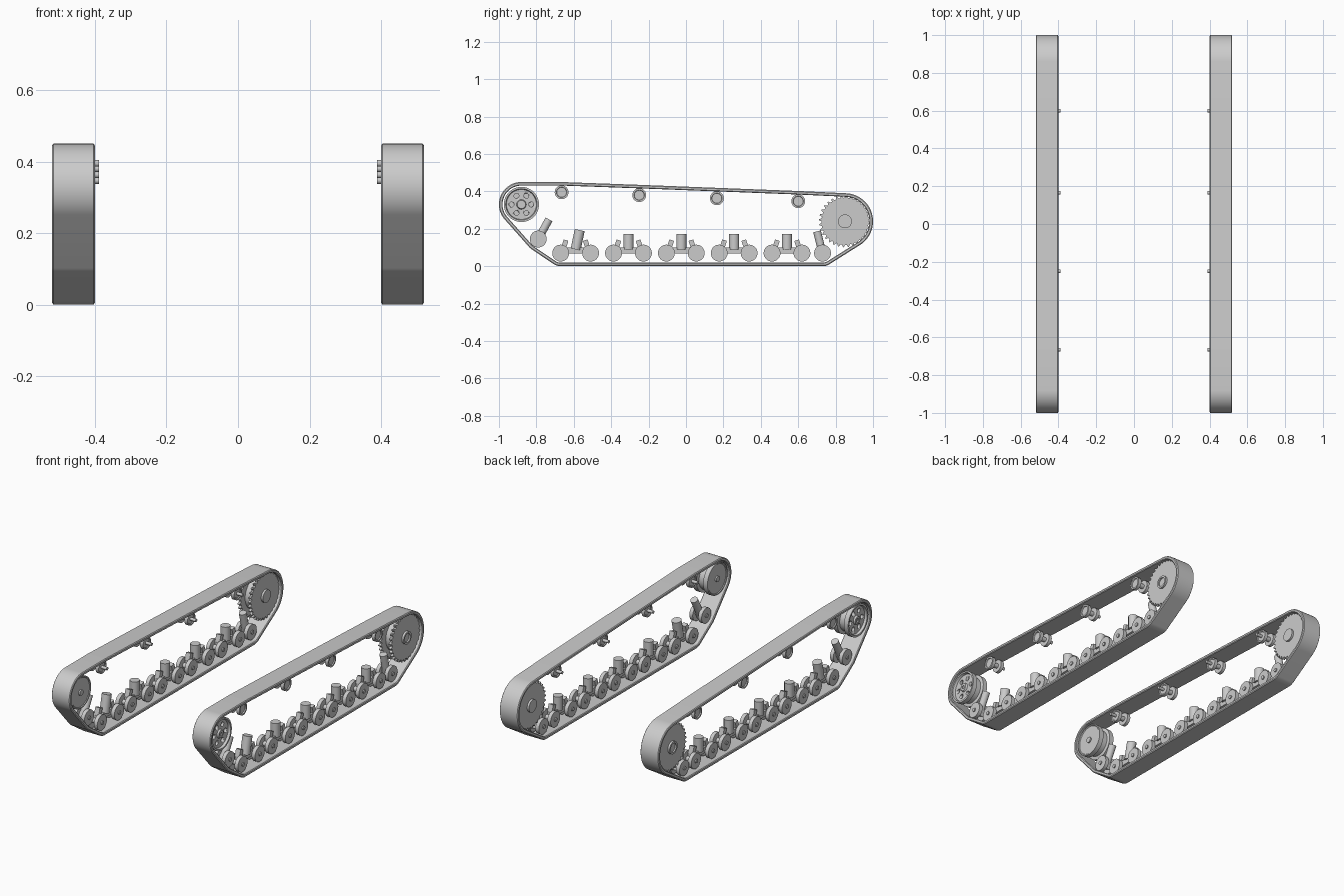
import bpy, bmesh, math
from mathutils import Matrix, Vector
from mathutils.geometry import convex_hull_2d

if "Cube" in bpy.data.objects:
    bpy.data.objects.remove(bpy.data.objects["Cube"], do_unlink=True)

GREY = (0.6, 0.6, 0.6, 1)
steel = bpy.data.materials.new("plain_grey")
steel.use_nodes = True
steel.diffuse_color = GREY
steel.node_tree.nodes["Principled BSDF"].inputs["Base Color"].default_value = GREY

TRACK_X = 0.46  # centre line of each track


def finish(bm, name, side):
    """Place a part in the left track, or mirror it into the right one."""
    bm.transform(Matrix.Diagonal((side, 1, 1, 1)) @ Matrix.Translation((TRACK_X, 0, 0)))
    bmesh.ops.recalc_face_normals(bm, faces=bm.faces)
    mesh = bpy.data.meshes.new(name)
    bm.to_mesh(mesh)
    bm.free()
    mesh.materials.append(steel)
    obj = bpy.data.objects.new(("left_" if side > 0 else "right_") + name, mesh)
    bpy.context.collection.objects.link(obj)
    bpy.ops.object.select_all(action="DESELECT")
    obj.select_set(True)
    bpy.context.view_layer.objects.active = obj
    bpy.ops.object.shade_smooth_by_angle(angle=math.radians(35))
    return obj


def skin(bm, rings, closed=False):
    """Join loops of points with quads, capping the ends when open."""
    loops = [[bm.verts.new(p) for p in ring] for ring in rings]
    n = len(loops[0])
    pairs = list(zip(loops, loops[1:]))
    if closed:
        pairs.append((loops[-1], loops[0]))
    for a, b in pairs:
        for i in range(n):
            j = (i + 1) % n
            bm.faces.new((a[i], a[j], b[j], b[i]))
    if not closed:
        bm.faces.new(loops[0])
        bm.faces.new(loops[-1])


def circle(r, n):
    return [(r * math.cos(math.tau * i / n), r * math.sin(math.tau * i / n)) for i in range(n)]


def lathe(bm, profile, centre, n=32):
    """Turn a profile of (x, radius) about an axle along x."""
    skin(bm, [[(x, centre[0] + y, centre[1] + z) for y, z in circle(r, n)] for x, r in profile])


def prism(bm, outline, x0, x1, centre=(0, 0)):
    skin(bm, [[(x, centre[0] + y, centre[1] + z) for y, z in outline] for x in (x0, x1)])


def post(bm, base, length, radius, tilt):
    """Upright damper cylinder, leaning towards the back for positive tilt."""
    axis = Vector((0, math.sin(tilt), math.cos(tilt)))
    place = Matrix.Translation(Vector((0, *base)) + axis * length / 2) @ Matrix.Rotation(-tilt, 4, "X")
    bmesh.ops.create_cone(bm, cap_ends=True, segments=24, radius1=radius, radius2=radius,
                          depth=length, matrix=place)


def block(bm, centre, size, tilt=0):
    place = Matrix.Translation((0, *centre)) @ Matrix.Rotation(-tilt, 4, "X") @ Matrix.Diagonal((*size, 1))
    bmesh.ops.create_cube(bm, size=1, matrix=place)


IDLER = (-0.88, 0.33)
SPROCKET = (0.85, 0.24)
TENSIONER = (-0.79, 0.145)
ROLLERS = [(-0.665, 0.395), (-0.25, 0.38), (0.165, 0.363), (0.6, 0.347)]
BOGIES = [-0.59 + 0.2825 * i for i in range(5)]
WHEEL_Z = 0.07
LAST_WHEEL = (0.73, WHEEL_Z)
WHEELS = [(y + d, WHEEL_Z) for y in BOGIES for d in (-0.08, 0.08)] + [LAST_WHEEL, TENSIONER]


def build_belt(side):
    # The belt wraps tightly round the wheels
    wraps = [(IDLER, 0.12), (SPROCKET, 0.15), (TENSIONER, 0.065), (WHEELS[0], 0.07), (LAST_WHEEL, 0.07)]
    wraps += [(c, 0.055) for c in ROLLERS]
    samples = [(Vector(c), r, Vector(d)) for c, r in wraps for d in circle(1, 96)]
    order = convex_hull_2d([c + d * r for c, r, d in samples])
    section = [(-0.056, 0), (0.056, 0), (0.06, 0.005), (0.06, 0.015),
               (0.056, 0.019), (-0.056, 0.019), (-0.06, 0.015), (-0.06, 0.005)]
    rings = []
    for x, depth in section:
        ring = []
        for i in order:
            c, r, d = samples[i]
            p = c + d * (r - depth)
            ring.append((x, p.x, p.y))
        rings.append(ring)
    bm = bmesh.new()
    skin(bm, rings, closed=True)
    finish(bm, "track_belt", side)


def build_idler(side):
    bm = bmesh.new()
    lathe(bm, [(-0.054, 0.017), (-0.046, 0.017), (-0.046, 0.084), (-0.05, 0.088), (-0.05, 0.094),
               (-0.022, 0.094), (-0.018, 0.076), (0.018, 0.076), (0.022, 0.094), (0.05, 0.094),
               (0.05, 0.084), (0.036, 0.08), (0.036, 0.026), (0.046, 0.022), (0.046, 0.01), (0.04, 0.01)],
          IDLER, 48)
    wheel = finish(bm, "idler_wheel", side)
    # Lightening holes in the outer face
    bm = bmesh.new()
    for y, z in circle(0.053, 6):
        lathe(bm, [(0.02, 0.013), (0.06, 0.013)], (IDLER[0] + y, IDLER[1] + z), 20)
    cutter = finish(bm, "idler_hole_cutter", side)
    cutter.hide_render = True
    cutter.hide_viewport = True
    cut = wheel.modifiers.new("holes", "BOOLEAN")
    cut.operation = "DIFFERENCE"
    cut.solver = "EXACT"
    cut.object = cutter


def build_sprocket(side):
    teeth = 32
    outline = []
    for i in range(teeth):
        for step, r in ((0, 0.126), (0.35, 0.126), (0.6, 0.139), (0.8, 0.139)):
            a = math.tau * (i + step) / teeth
            outline.append((r * math.cos(a), r * math.sin(a)))
    bm = bmesh.new()
    for x in (-0.042, 0.026):
        prism(bm, outline, x, x + 0.016, SPROCKET)
    lathe(bm, [(-0.054, 0.037), (-0.04, 0.037), (-0.04, 0.09), (0.04, 0.09), (0.04, 0.037),
               (0.054, 0.037), (0.054, 0.026), (0.046, 0.026)], SPROCKET, 48)
    finish(bm, "drive_sprocket", side)


def build_rollers(side):
    bm = bmesh.new()
    for c in ROLLERS:
        lathe(bm, [(-0.072, 0.009), (-0.036, 0.009), (-0.036, 0.026), (-0.04, 0.03), (-0.04, 0.037),
                   (-0.02, 0.037), (-0.02, 0.014), (0.02, 0.014), (0.02, 0.037), (0.04, 0.037),
                   (0.04, 0.028), (0.034, 0.026)], c)
    finish(bm, "return_rollers", side)


def build_road_wheels(side):
    bm = bmesh.new()
    for c in WHEELS:
        lathe(bm, [(-0.046, 0.011), (-0.04, 0.011), (-0.04, 0.045), (-0.018, 0.045), (-0.018, 0.014),
                   (0.018, 0.014), (0.018, 0.045), (0.04, 0.045), (0.04, 0.011), (0.046, 0.011)], c)
    finish(bm, "road_wheels", side)


def build_suspension(side):
    bm = bmesh.new()
    for i, y in enumerate(BOGIES):
        # Rocker beam, damper post and wheel arms
        block(bm, (y, 0.083), (0.03, 0.15, 0.032))
        post(bm, (y, 0.09), 0.105 if i == 0 else 0.083, 0.027, 0.21 if i == 0 else 0)
        for d in (-1, 1):
            block(bm, (y + d * 0.058, 0.118), (0.03, 0.026, 0.044), -d * 0.3)
    # Single arms at both ends
    for base, length, tilt in ((TENSIONER, 0.12, 0.5), (LAST_WHEEL, 0.12, -0.25)):
        block(bm, base, (0.03, 0.04, 0.04), tilt)
        post(bm, base, length, 0.021, tilt)
    finish(bm, "suspension_bogies", side)


for side in (1, -1):
    build_belt(side)
    build_idler(side)
    build_sprocket(side)
    build_rollers(side)
    build_road_wheels(side)
    build_suspension(side)
